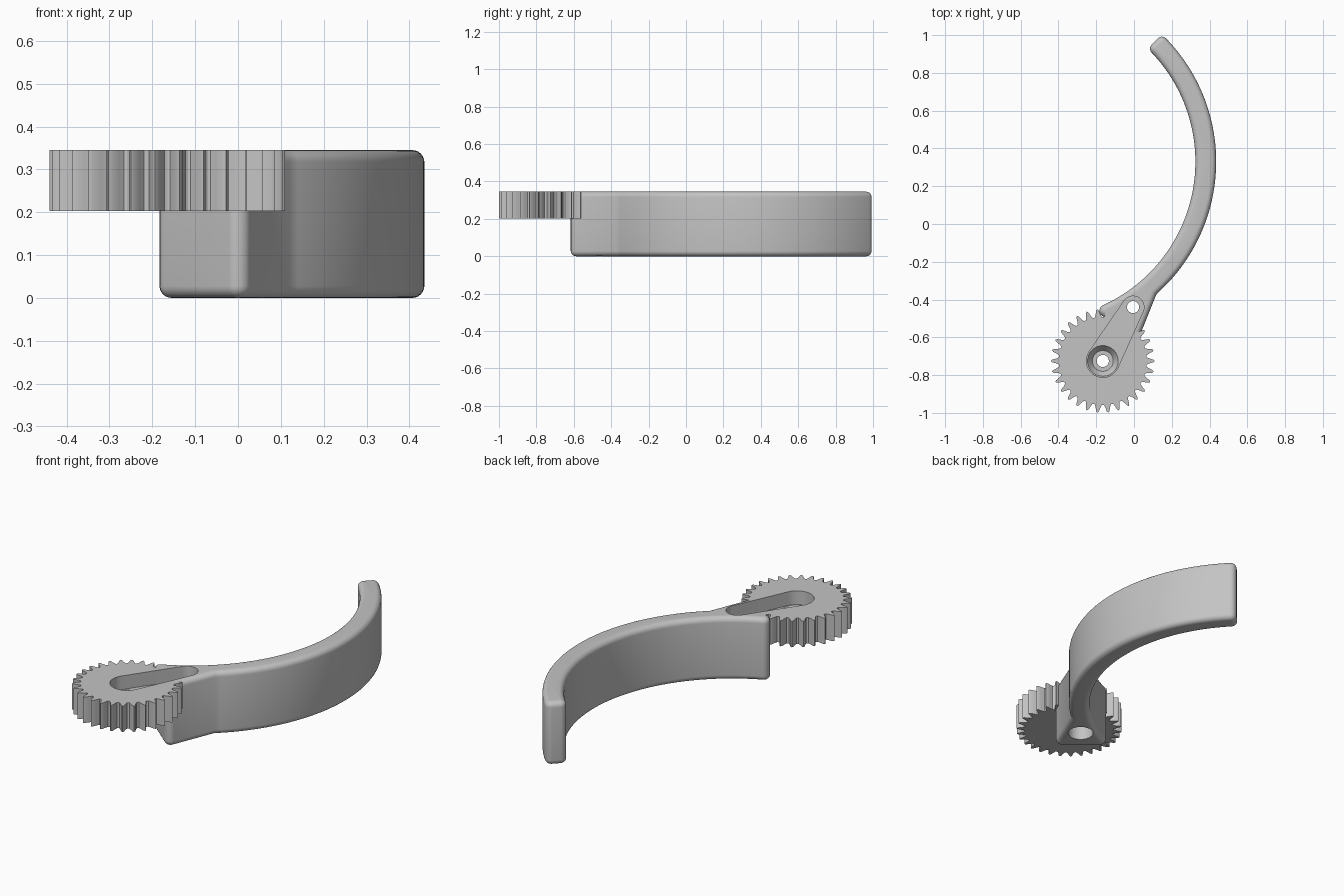
import bpy
import bmesh
from math import sin, cos, tan, pi, radians, atan2, acos
from mathutils import Vector

if "Cube" in bpy.data.objects:
    bpy.data.objects.remove(bpy.data.objects["Cube"])

TOP = 0.345
HUB = Vector((-0.165, -0.725))
PIN = Vector((-0.005, -0.44))
CORNER = 0.031
ROUND = 0.028

grey = bpy.data.materials.new("light grey")
grey.use_nodes = True
colour = (0.55, 0.55, 0.55, 1)
grey.diffuse_color = colour
grey.node_tree.nodes["Principled BSDF"].inputs["Base Color"].default_value = colour


def arc(c, r, a0, a1, n):
    """Points along an arc, angles in radians."""
    steps = [a0 + (a1 - a0) * i / n for i in range(n + 1)]
    return [Vector((c[0] + r * cos(a), c[1] + r * sin(a))) for a in steps]


def soften(a, b, c):
    """Round off corner b between its neighbours a and c."""
    u, v = (a - b).normalized(), (c - b).normalized()
    half = u.angle(v) / 2
    centre = b + (u + v).normalized() * CORNER / sin(half)
    start = b + u * CORNER / tan(half) - centre
    end = b + v * CORNER / tan(half) - centre
    return [centre + start.lerp(end, i / 6).normalized() * CORNER for i in range(7)]


def inset(outline, amount):
    """Move a counterclockwise outline inwards."""
    result = []
    for i, p in enumerate(outline):
        d0 = (p - outline[i - 1]).normalized()
        d1 = (outline[(i + 1) % len(outline)] - p).normalized()
        n = Vector((-d0.y - d1.y, d0.x + d1.x))
        result.append(p + n * amount / (1 + d0.dot(d1)))
    return result


def loft(name, outline, levels):
    """Solid from one outline repeated at (height, inset) levels."""
    bm = bmesh.new()
    rings = [[bm.verts.new((p.x, p.y, z)) for p in inset(outline, s)] for z, s in levels]
    for low, high in zip(rings, rings[1:]):
        for i in range(len(low)):
            bm.faces.new((low[i - 1], low[i], high[i], high[i - 1]))
    bm.faces.new(rings[0][::-1])
    bm.faces.new(rings[-1])
    return finish(name, bm)


def cone(name, c, r0, r1, z0, z1):
    """Round cutter, straight or tapered."""
    bm = bmesh.new()
    bmesh.ops.create_cone(bm, cap_ends=True, segments=48, radius1=r0, radius2=r1, depth=z1 - z0)
    bmesh.ops.translate(bm, verts=bm.verts, vec=(c.x, c.y, (z0 + z1) / 2))
    return finish(name, bm)


def finish(name, bm):
    mesh = bpy.data.meshes.new(name)
    bm.to_mesh(mesh)
    bm.free()
    mesh.materials.append(grey)
    obj = bpy.data.objects.new(name, mesh)
    bpy.context.collection.objects.link(obj)
    return obj


def cut(obj, cutter):
    """Subtract a cutter, using the first solver that gives a valid solid."""
    mod = obj.modifiers.new("cut", "BOOLEAN")
    mod.operation = "DIFFERENCE"
    mod.object = cutter
    for solver in ("MANIFOLD", "EXACT", "FLOAT"):
        mod.solver = solver
        bpy.context.view_layer.update()
        depsgraph = bpy.context.evaluated_depsgraph_get()
        mesh = bpy.data.meshes.new_from_object(obj.evaluated_get(depsgraph))
        if len(mesh.polygons) > len(obj.data.polygons):
            obj.data = mesh
            break
    obj.modifiers.remove(mod)


# Curved arm with its wedge-shaped foot and rounded edges
outer = arc((-0.5, 0.33), 0.935, radians(43.8), radians(-48.5), 56)
inner = arc((-0.51, 0.33), 0.835, radians(-65), radians(43.4), 56)
tip_out = arc((-0.5, 0.33), 0.935, radians(46.2), 0, 1)[0]
tip_in = arc((-0.51, 0.33), 0.835, radians(45.8), 0, 1)[0]
heel = Vector((0.012, -0.637))
toe = Vector((-0.211, -0.45))
outline = outer + soften(outer[-1], heel, toe) + soften(heel, toe, inner[0])
outline += inner + soften(inner[-1], tip_in, tip_out) + soften(tip_in, tip_out, outer[0])
edge = [(ROUND * (1 - cos(t)), ROUND * (1 - sin(t))) for t in (i * pi / 12 for i in range(7))]
levels = edge + [(TOP - z, s) for z, s in reversed(edge)]
arm = loft("lever_arm", outline[::-1], levels)

# Gear wheel: one tooth profile repeated round the hub
TEETH = 30
tooth = [0.232, 0.234, 0.247, 0.268, 0.275, 0.268, 0.247, 0.234]
count = TEETH * len(tooth)
rim = []
for i in range(count):
    a = 2 * pi * (i + 4) / count
    rim.append(HUB + Vector((cos(a), sin(a))) * tooth[i % len(tooth)])
gear = loft("gear_wheel", rim, [(0.203, 0), (TOP, 0)])

# Tapered link recess, tangent to both ends
R_HUB, R_PIN = 0.087, 0.058
d = PIN - HUB
heading = atan2(d.y, d.x)
lean = acos((R_HUB - R_PIN) / d.length)
link = arc(PIN, R_PIN, heading - lean, heading + lean, 24)
link += arc(HUB, R_HUB, heading + lean, heading + 2 * pi - lean, 32)
recess = loft("link_recess", link, [(0.27, 0), (0.5, 0)])

# Countersink and bore in the hub, bore and wide socket under the pin
countersink = cone("hub_countersink", HUB, 0.055, 0.085, 0.235, 0.275)
hub_bore = cone("hub_bore", HUB, 0.032, 0.032, -0.1, 0.5)
pin_bore = cone("pin_bore", PIN, 0.032, 0.032, -0.1, 0.5)
pin_socket = cone("pin_socket", PIN, 0.065, 0.065, -0.1, 0.17)
for cutter in (recess, countersink, hub_bore):
    cut(gear, cutter)
for cutter in (recess, pin_bore, pin_socket):
    cut(arm, cutter)
for cutter in (recess, countersink, hub_bore, pin_bore, pin_socket):
    bpy.data.objects.remove(cutter)

# Smooth shading with crisp edges
bpy.ops.object.select_all(action="DESELECT")
for obj in (arm, gear):
    obj.select_set(True)
bpy.context.view_layer.objects.active = arm
bpy.ops.object.shade_smooth_by_angle(angle=radians(30))
